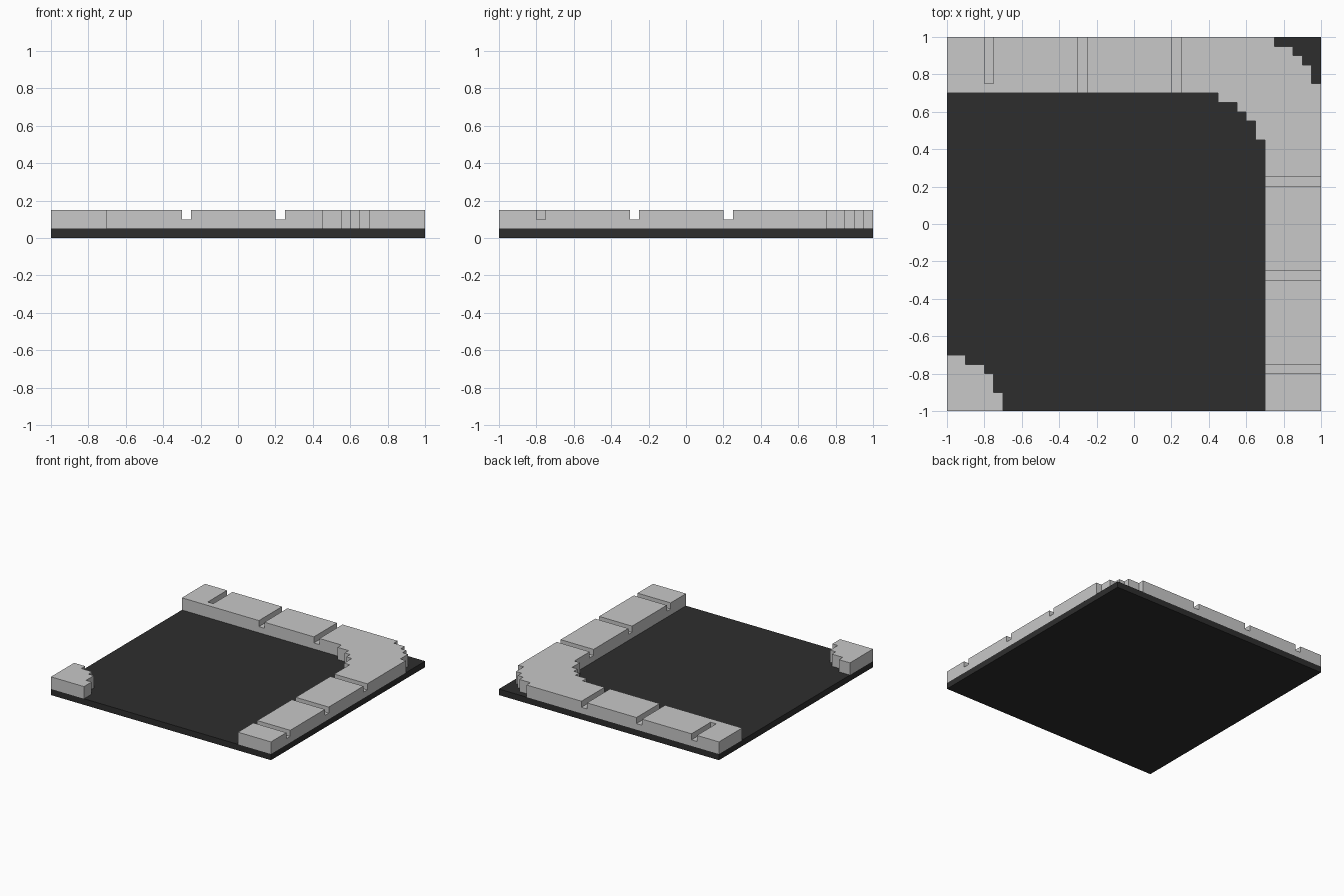
import bpy, bmesh

if "Cube" in bpy.data.objects:
    bpy.data.objects.remove(bpy.data.objects["Cube"])


def material(name, v):
    m = bpy.data.materials.new(name)
    m.diffuse_color = (v, v, v, 1)
    m.use_nodes = True
    m.node_tree.nodes["Principled BSDF"].inputs["Base Color"].default_value = m.diffuse_color
    return m


def finish(name, bm, mat):
    bmesh.ops.recalc_face_normals(bm, faces=bm.faces[:])
    me = bpy.data.meshes.new(name)
    bm.to_mesh(me)
    bm.free()
    me.materials.append(mat)
    ob = bpy.data.objects.new(name, me)
    bpy.context.collection.objects.link(ob)
    return ob


def prism(bm, outline, z0, z1):
    face = bm.faces.new([bm.verts.new((x, y, z0)) for x, y in outline])
    ext = bmesh.ops.extrude_face_region(bm, geom=[face])
    top = [v for v in ext["geom"] if isinstance(v, bmesh.types.BMVert)]
    bmesh.ops.translate(bm, verts=top, vec=(0, 0, z1 - z0))
    if face.is_valid and len(bm.faces) and face not in bm.faces[:]:
        bm.faces.new(face.verts)


def rect(x0, x1, y0, y1):
    return [(x0, y0), (x1, y0), (x1, y1), (x0, y1)]


def slab(name, outline, z0, z1, mat):
    bm = bmesh.new()
    prism(bm, outline, z0, z1)
    return finish(name, bm, mat)


asphalt = material("dark asphalt", 0.027)
concrete = material("pale concrete", 0.58)

# Road base
slab("road_base", rect(-1, 1, -1, 1), 0, 0.05, asphalt)

# Curved pavement: stepped bend, the same steps on inner and outer side
bend = [(0.45, 0.7), (0.45, 0.65), (0.55, 0.65), (0.55, 0.6), (0.6, 0.6),
        (0.6, 0.55), (0.65, 0.55), (0.65, 0.45), (0.7, 0.45)]
outer = [(x + 0.3, y + 0.3) for x, y in reversed(bend)]
pavement = slab("pavement", [(-1, 0.7)] + bend + [(0.7, -1), (1, -1)] + outer + [(-1, 1)],
                0.05, 0.15, concrete)

# Small stepped pavement at the opposite corner
slab("corner_pavement",
     [(-1, -1), (-0.7, -1), (-0.7, -0.9), (-0.75, -0.9), (-0.75, -0.8), (-0.8, -0.8),
      (-0.8, -0.75), (-0.9, -0.75), (-0.9, -0.7), (-1, -0.7)], 0.05, 0.15, concrete)

# Joint grooves between the paving stones
bm = bmesh.new()
for s in (-0.8, -0.3, 0.2):
    start = 0.75 if s == -0.8 else 0.6   # the end joint on the back run stops short
    prism(bm, rect(s, s + 0.05, start, 1.1), 0.1, 0.2)
    prism(bm, rect(0.6, 1.1, s, s + 0.05), 0.1, 0.2)
cutter = finish("groove_cutter", bm, concrete)
cutter.hide_render = True

mod = pavement.modifiers.new("grooves", "BOOLEAN")
mod.operation = "DIFFERENCE"
mod.solver = "EXACT"
mod.object = cutter
bpy.context.view_layer.objects.active = pavement
bpy.ops.object.modifier_apply(modifier=mod.name)
bpy.data.objects.remove(cutter)
